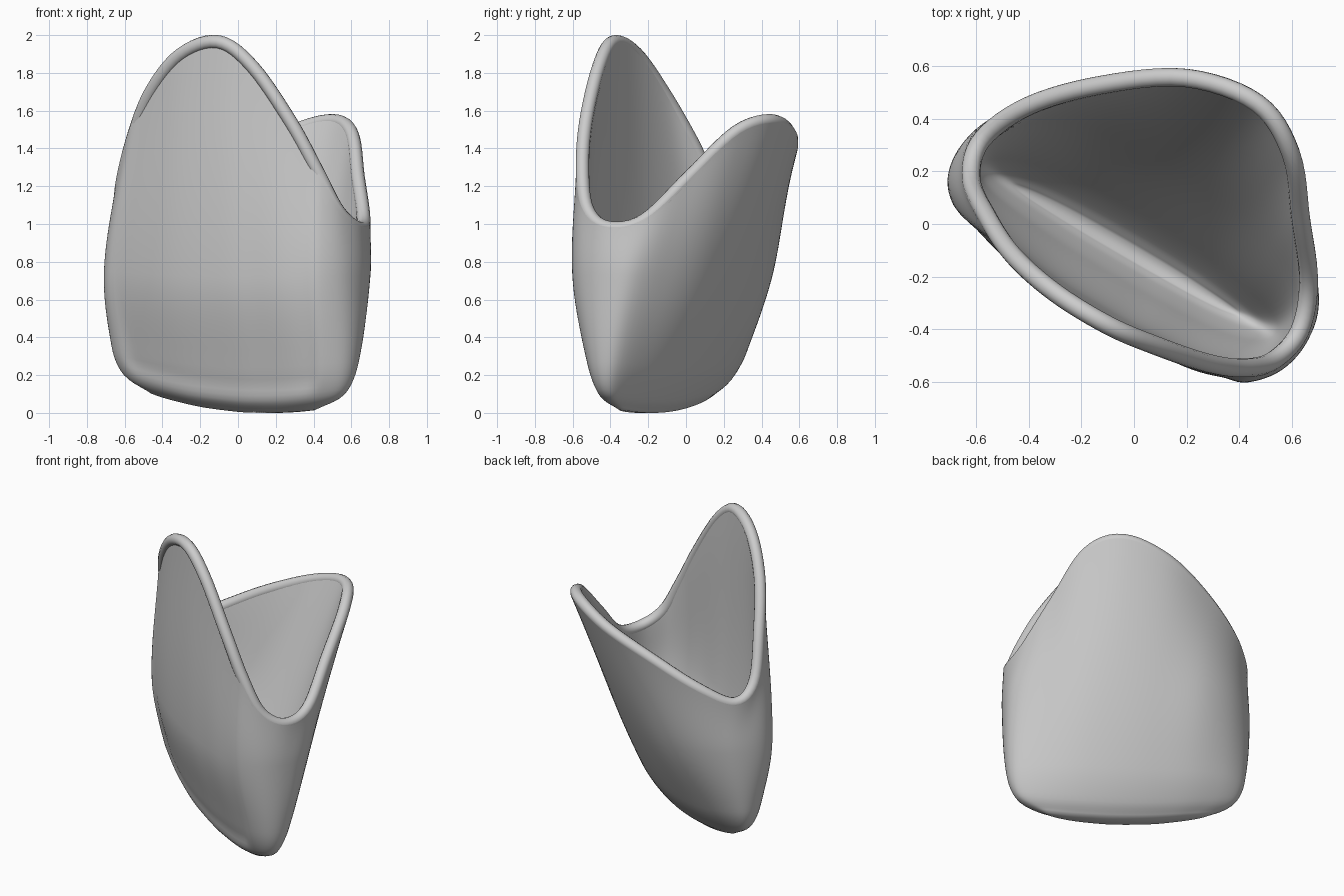
import bpy, bmesh, math
from mathutils import Vector

if "Cube" in bpy.data.objects:
    bpy.data.objects.remove(bpy.data.objects["Cube"])

A = math.radians(30)
U = Vector((math.cos(A), -math.sin(A), 0))   # along the pocket
V = Vector((math.sin(A), math.cos(A), 0))    # front to back
COLS, SUB = 18, 6
N = COLS * SUB
LIP = .036                                   # radius of the rounded lip

# Rim centre line, counter-clockwise from the front peak (x, y, z)
RIM = [(-.10, -.385, 1.963), (.08, -.462, 1.83), (.28, -.53, 1.54), (.42, -.548, 1.28),
       (.53, -.52, 1.07), (.63, -.41, .98), (.665, -.22, 1.02), (.635, .02, 1.25),
       (.597, .27, 1.49), (.47, .46, 1.545), (.2, .556, 1.46), (-.12, .53, 1.32),
       (-.4, .45, 1.17), (-.58, .32, 1.07), (-.62, .17, 1.16), (-.56, .03, 1.44),
       (-.46, -.12, 1.70), (-.3, -.262, 1.90)]
# Belly cross-section in the pocket's own frame (u, v)
BELLY = [(.11, -.41), (.3, -.40), (.5, -.38), (.66, -.315), (.765, -.2), (.795, -.05),
         (.75, .1), (.58, .22), (.38, .31), (.15, .35), (-.1, .35), (-.36, .31),
         (-.56, .2), (-.69, .04), (-.72, -.12), (-.67, -.25), (-.52, -.33), (-.22, -.395)]


def sstep(t):
    t = max(0, min(1, t))
    return t * t * (3 - 2 * t)


def bottom(u):
    return .2 * (u - .25) ** 2


def hermite(pts, ts, t, k, closed=False):
    """Smooth curve through pts with uneven knots, evaluated in span k."""
    n = len(pts)

    def tan(i):
        if closed:
            return (pts[(i + 1) % n] - pts[i - 1]) / 2
        a, b = max(i - 1, 0), min(i + 1, n - 1)
        return (pts[b] - pts[a]) / (ts[b] - ts[a])
    j = (k + 1) % n
    h = 1 if closed else ts[k + 1] - ts[k]
    return (pts[k] * (2*t**3 - 3*t**2 + 1) + tan(k) * h * (t**3 - 2*t**2 + t)
            + pts[j] * (3*t**2 - 2*t**3) + tan(j) * h * (t**3 - t**2))


def around(pts):
    return [hermite(pts, None, s / SUB, k, True) for k in range(COLS) for s in range(SUB)]


def ring(su, front, back, z, tilt):
    """Belly section scaled toward the keel line, front and back separately."""
    out = []
    for u, v in BELLY:
        u, d = u * su, v + .1
        v = -.1 + d * (front if d < 0 else back)
        out.append(U * u + V * v + Vector((0, 0, z + bottom(u) * tilt)))
    return around(out)


def wall(bm, rings, sink, inward):
    """Loft the rings from rim to keel, sink the front panel, close the keel."""
    grid = []
    for i in range(N):
        pts = [r[i] for r in rings]
        ts = [0]
        for a, b in zip(pts, pts[1:]):
            ts.append(ts[-1] + (b - a).length)
        col = [hermite(pts, ts, s / n, k)
               for k, n in enumerate((12, 10, 6, 5)) for s in range(n)] + [pts[-1]]
        c = i / SUB
        c = c - COLS if c > COLS / 2 else c
        wc = sstep(min(c + 2.7, 3.1 - c) / .7)
        for p in col:
            p += V * (sink * wc * sstep((p.z - bottom(p.dot(U)) - .06) / .1))
        grid.append([bm.verts.new(p) for p in col])
    faces = []
    for i in range(N):
        a, b = grid[i], grid[(i + 1) % N]
        for j in range(len(a) - 1):
            faces.append(bm.faces.new((a[j], a[j + 1], b[j + 1], b[j])))
    seam = [bm.edges.get((grid[i][-1], grid[(i + 1) % N][-1])) for i in range(N)]
    fill = bmesh.ops.triangle_fill(bm, edges=seam, use_beauty=True)
    faces += [g for g in fill['geom'] if isinstance(g, bmesh.types.BMFace)]
    bmesh.ops.recalc_face_normals(bm, faces=faces)
    if inward:
        bmesh.ops.reverse_faces(bm, faces=faces)
    for f in faces:
        f.smooth = True


# Rim line and the wall tops on its outer and inner sides
lip = around([Vector(p) for p in RIM])
belly = ring(1, 1, 1, .72, .2)
side = [(belly[i] - lip[i]).cross(lip[(i + 1) % N] - lip[i - 1]).normalized() * LIP
        for i in range(N)]
outer = [[p + n for p, n in zip(lip, side)], belly, ring(.965, .62, .52, .24, .6),
         ring(.88, .38, .27, .065, .9), ring(.66, .13, .1, 0, 1)]
inner = [[p - n * .9 for p, n in zip(lip, side)], ring(.9, .75, .8, .74, .2),
         ring(.85, .36, .33, .29, .6), ring(.77, .18, .16, .15, .9),
         ring(.62, .07, .06, .1, 1)]

bm = bmesh.new()
wall(bm, outer, .022, False)
wall(bm, inner, 0, True)
me = bpy.data.meshes.new("pocket_body")
bm.to_mesh(me)
bm.free()
bpy.context.collection.objects.link(bpy.data.objects.new("pocket_body", me))

# Rounded lip that closes the wall along the rim
cu = bpy.data.curves.new("rounded_rim", 'CURVE')
cu.dimensions = '3D'
cu.bevel_depth = LIP
cu.bevel_resolution = 4
sp = cu.splines.new('POLY')
sp.points.add(N - 1)
for q, p in zip(sp.points, lip):
    q.co = (*p, 1)
sp.use_cyclic_u = True
sp.use_smooth = True
bpy.context.collection.objects.link(bpy.data.objects.new("rounded_rim", cu))
